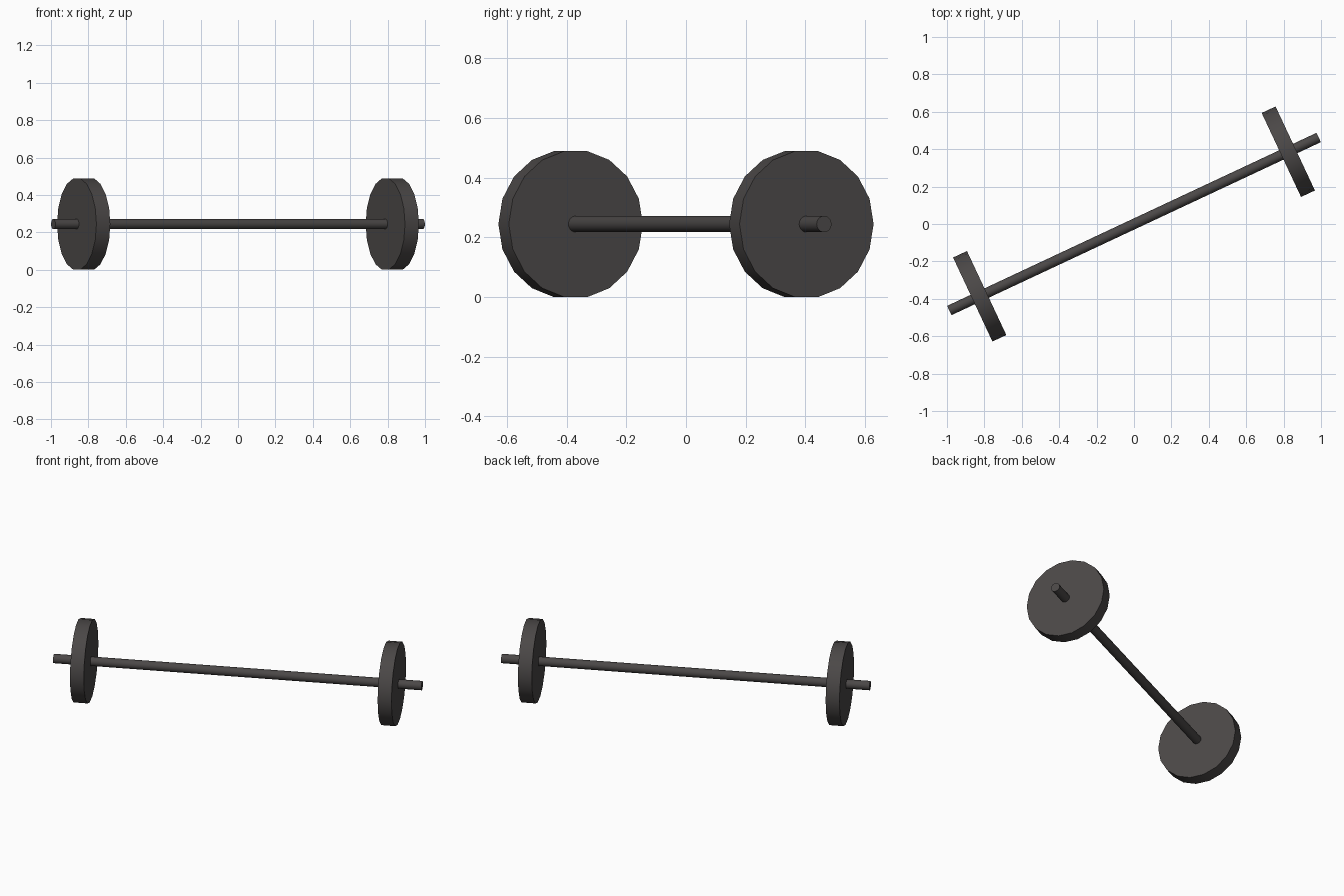
import bpy
import math
from mathutils import Matrix

cube = bpy.data.objects.get("Cube")
if cube:
    bpy.data.objects.remove(cube, do_unlink=True)

SIDES = 18
PLATE_RADIUS = 0.248
PLATE_WIDTH = 0.082
PLATE_OFFSET = 0.911
BAR_RADIUS = 0.0275
BAR_LENGTH = 2.181
# The flat of the plate rests on the floor
AXIS_HEIGHT = PLATE_RADIUS * math.cos(math.pi / SIDES)
TURN = Matrix.Rotation(math.radians(25.1), 4, 'Z')

iron = bpy.data.materials.new("dark iron")
iron.use_nodes = True
colour = (0.070, 0.064, 0.063, 1.0)
iron.diffuse_color = colour
iron.node_tree.nodes["Principled BSDF"].inputs["Base Color"].default_value = colour


def rod(name, radius, length, offset):
    """Cylinder lying along the turned bar axis."""
    bpy.ops.mesh.primitive_cylinder_add(vertices=SIDES, radius=radius, depth=length)
    obj = bpy.context.object
    obj.name = name
    # Lay the cylinder along x, with a corner pointing horizontally
    lay = Matrix.Rotation(math.pi / 2, 4, 'Y')
    obj.matrix_world = (Matrix.Translation((0, 0, AXIS_HEIGHT)) @ TURN
                        @ Matrix.Translation((offset, 0, 0)) @ lay)
    obj.data.materials.append(iron)
    bpy.ops.object.shade_smooth_by_angle(angle=math.radians(30))
    return obj


# Long bar through both weights
rod("bar", BAR_RADIUS, BAR_LENGTH, 0)

# Weight plates near each end
for name, side in (("left_plate", 1), ("right_plate", -1)):
    rod(name, PLATE_RADIUS, PLATE_WIDTH, side * PLATE_OFFSET)
